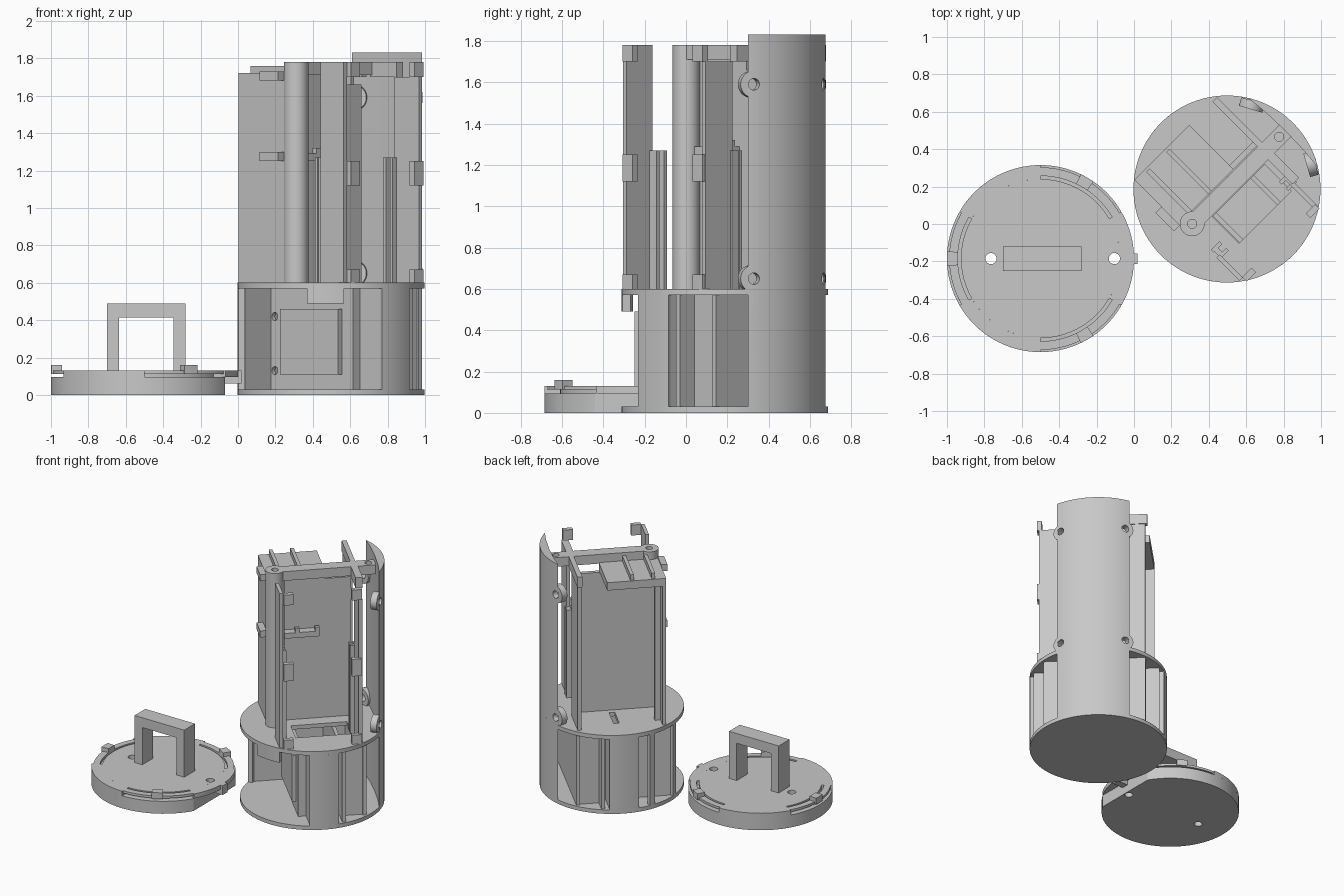
import bpy, bmesh, math
from mathutils import Matrix, Vector

if "Cube" in bpy.data.objects:
    bpy.data.objects.remove(bpy.data.objects["Cube"])

grey = bpy.data.materials.new("plain_grey")
grey.diffuse_color = (0.58, 0.58, 0.58, 1)
grey.use_nodes = True
grey.node_tree.nodes["Principled BSDF"].inputs["Base Color"].default_value = grey.diffuse_color
TOWER = Matrix.Translation((0.497, 0.187, 0)) @ Matrix.Rotation(math.radians(45), 4, 'Z')
LID = Matrix.Translation((-0.5, -0.185, 0))


def finish(name, bm, frame):
    bmesh.ops.recalc_face_normals(bm, faces=bm.faces)
    me = bpy.data.meshes.new(name)
    bm.to_mesh(me)
    bm.free()
    me.transform(frame)
    me.materials.append(grey)
    ob = bpy.data.objects.new(name, me)
    bpy.context.collection.objects.link(ob)
    return ob


def prism(name, pts, z0, z1, frame):
    bm = bmesh.new()
    f = bm.faces.new([bm.verts.new((x, y, z0)) for x, y in pts])
    r = bmesh.ops.extrude_face_region(bm, geom=[f])
    bmesh.ops.translate(bm, verts=[v for v in r['geom'] if isinstance(v, bmesh.types.BMVert)],
                        vec=(0, 0, z1 - z0))
    return finish(name, bm, frame)


def box(name, x0, x1, y0, y1, z0, z1, frame=TOWER):
    return prism(name, [(x0, y0), (x1, y0), (x1, y1), (x0, y1)], z0, z1, frame)


def disc(name, x, y, r, z0, z1, frame=TOWER, n=96):
    return prism(name, [(x + r * math.cos(i * math.tau / n), y + r * math.sin(i * math.tau / n))
                        for i in range(n)], z0, z1, frame)


def arc(r, a0, a1):
    n = max(2, int((a1 - a0) / 3))
    ang = [math.radians(a0 + (a1 - a0) * i / n) for i in range(n + 1)]
    return [(r * math.cos(a), r * math.sin(a)) for a in ang]


def sector(name, r0, r1, a0, a1, z0, z1, frame=TOWER):
    return prism(name, arc(r1, a0, a1) + arc(r0, a0, a1)[::-1], z0, z1, frame)


def cut(ob, *cutters):
    for c in cutters:
        m = ob.modifiers.new("cut", 'BOOLEAN')
        m.object, m.operation, m.solver = c, 'DIFFERENCE', 'EXACT'
        with bpy.context.temp_override(object=ob, active_object=ob, selected_objects=[ob]):
            bpy.ops.object.modifier_apply(modifier=m.name)
        bpy.data.objects.remove(c)
    return ob


# --- lid: lower body with side flat, upper disc with tongue slots ---
body = disc("lid_body", 0, 0, 0.5, 0, 0.095, LID)
cut(body, box("flat_cutter", 0.43, 0.6, -0.6, 0.6, -0.1, 0.2, LID))
core = disc("lid_top", 0, 0, 0.425, 0.095, 0.13, LID)
for x in (-0.265, 0.395):
    for part in (body, core):
        cut(part, disc("hole_cutter", x, 0, 0.03, -0.1, 0.3, LID, 24))
for a in (60, 180, 300):
    sector("lid_rim", 0.425, 0.5, a + 30, a + 90, 0.095, 0.13, LID)
    sector("lid_tongue", 0.442, 0.488, a - 30, a + 30, 0.112, 0.13, LID)
    sector("lid_clip", 0.442, 0.5, a - 4.5, a + 4.5, 0.112, 0.16, LID)
box("lid_tab", 0.43, 0.52, -0.028, 0.028, 0.06, 0.13, LID)

# --- lid handle ---
for x in (-0.2, 0.155):
    box("handle_leg", x, x + 0.065, -0.065, 0.065, 0.13, 0.42, LID)
box("handle_grip", -0.2, 0.22, -0.065, 0.065, 0.415, 0.49, LID)

# --- tower base: floor, deck with openings, curved side walls ---
disc("base_floor", 0, 0, 0.5, 0, 0.03)
deck = disc("deck", 0, 0, 0.5, 0.57, 0.60)
cut(deck, box("deck_cutter", -0.16, 0.235, -0.25, -0.05, 0.5, 0.7),
    box("deck_slot_cutter", 0.0, 0.04, 0.12, 0.3, 0.5, 0.7))
for a in (-90, 90):
    sector("curved_side_wall", 0.475, 0.5, a - 12, a + 12, 0.03, 0.57)
for a in (112, 138):
    sector("rear_post", 0.465, 0.5, a, a + 5, 0.03, 0.57)

# --- base partitions across and along the bay ---
for u in (0.13, 0.29):
    w = math.sqrt(0.485 ** 2 - (u + 0.02) ** 2)
    box("cross_partition", u, u + 0.025, -w, w, 0.03, 0.57)
for s in (-1, 1):
    for u in (-0.1, 0.08):
        a, b = sorted((s * 0.30, s * 0.475))
        box("side_fin", u, u + 0.02, a, b, 0.03, 0.57)
    a, b = sorted((s * 0.34, s * 0.36))
    box("side_panel", 0.13, 0.31, a, b, 0.03, 0.57)
box("front_side_wall", -0.155, 0.13, -0.32, -0.30, 0.03, 0.57)
box("back_side_wall", -0.385, 0.13, 0.30, 0.32, 0.03, 0.57)

# --- wall with raised window panel and screw holes ---
window_wall = box("window_wall", -0.155, -0.13, -0.32, 0.32, 0.03, 0.57)
for z in (0.13, 0.42):
    m = TOWER @ Matrix.Translation((-0.14, 0.27, z)) @ Matrix.Rotation(math.pi / 2, 4, 'Y')
    cut(window_wall, disc("hole_cutter", 0, 0, 0.022, -0.1, 0.1, m, 24))
box("window_panel", -0.185, -0.155, -0.24, 0.2, 0.11, 0.46)
sector("deck_lip", 0.46, 0.5, 210, 233, 0.49, 0.57)

# --- tall back shell: curved outside, nearly flat inside ---
shell = prism("back_shell", arc(0.5, -32, 32) + [(0.436, 0.15), (0.44, 0), (0.436, -0.15)], 0, 1.83, TOWER)

# --- screw ears on the shell edges ---
for a in (-28.5, 28.5):
    for z in (0.65, 1.59):
        m = (TOWER @ Matrix.Rotation(math.radians(a), 4, 'Z') @
             Matrix.Translation((0.475, 0, z)) @ Matrix.Rotation(math.pi / 2, 4, 'Y'))
        ear = disc("screw_ear", 0, 0, 0.065, -0.03, 0.017, m, 32)
        for part in (ear, shell):
            cut(part, disc("hole_cutter", 0, 0, 0.028, -0.1, 0.1, m, 24))

# --- screw pillar and top cross bar ---
pillar = disc("screw_pillar", -0.263, 0, 0.066, 0.6, 1.78, TOWER, 32)
cut(pillar, disc("hole_cutter", -0.263, 0, 0.024, 1.6, 1.9, TOWER, 24))
bar = box("top_bar", -0.215, 0.46, -0.045, 0.045, 1.71, 1.78)
cut(bar, disc("hole_cutter", 0.395, 0, 0.024, 1.6, 1.9, TOWER, 24))

# --- side walls of the holder ---
box("right_front_wall", 0.255, 0.28, -0.41, -0.225, 0.6, 1.70)
box("right_top_arm", 0.265, 0.315, -0.23, -0.03, 1.70, 1.78)
box("right_back_wall", 0.28, 0.305, 0.13, 0.37, 0.6, 1.70)
box("right_back_arm", 0.275, 0.31, 0.04, 0.385, 1.70, 1.78)
box("left_front_wall", -0.30, -0.275, -0.395, -0.22, 0.6, 1.78)
box("left_back_wall", -0.315, -0.29, 0.0, 0.385, 0.6, 1.72)
box("left_back_rail", -0.29, -0.25, 0.27, 0.30, 0.6, 1.72)
for z in (1.25, 1.68):
    box("left_bracket", -0.36, -0.315, 0.04, 0.18, z, z + 0.05)

# --- guide rails and edge clips, mirrored on both walls ---
for s in (-1, 1):
    for v in (-0.24, -0.19):
        a, b = sorted((s * 0.225, s * 0.29))
        box("guide_rail", a, b, v, v + 0.02, 0.6, 1.27)
    a, b = sorted((s * 0.255, s * 0.285))
    box("rail_back", a, b, -0.24, -0.17, 0.6, 1.27)
    a, b = sorted((s * 0.205, s * 0.275))
    for z0, z1 in ((0.6, 0.67), (1.12, 1.25), (1.70, 1.78)):
        box("edge_clip", a, b, -0.425, -0.39, z0, z1)

# --- centre board and small shelf ---
box("centre_board", -0.29, 0.28, 0.05, 0.08, 0.6, 1.66)
box("middle_shelf", -0.30, 0.05, -0.01, 0.05, 1.25, 1.29)
for u in (-0.12, 0.02):
    box("shelf_stop", u, u + 0.03, -0.01, 0.02, 1.29, 1.32)

# --- top platform with two ribs ---
box("top_platform", -0.315, 0.10, 0.05, 0.385, 1.66, 1.72)
for u in (-0.09, -0.24):
    box("platform_rib", u, u + 0.025, 0.05, 0.37, 1.72, 1.76)

# --- shading with sharp edges kept ---
for ob in bpy.context.scene.objects:
    ob.select_set(True)
    bpy.context.view_layer.objects.active = ob
bpy.ops.object.shade_smooth_by_angle(angle=math.radians(30))
